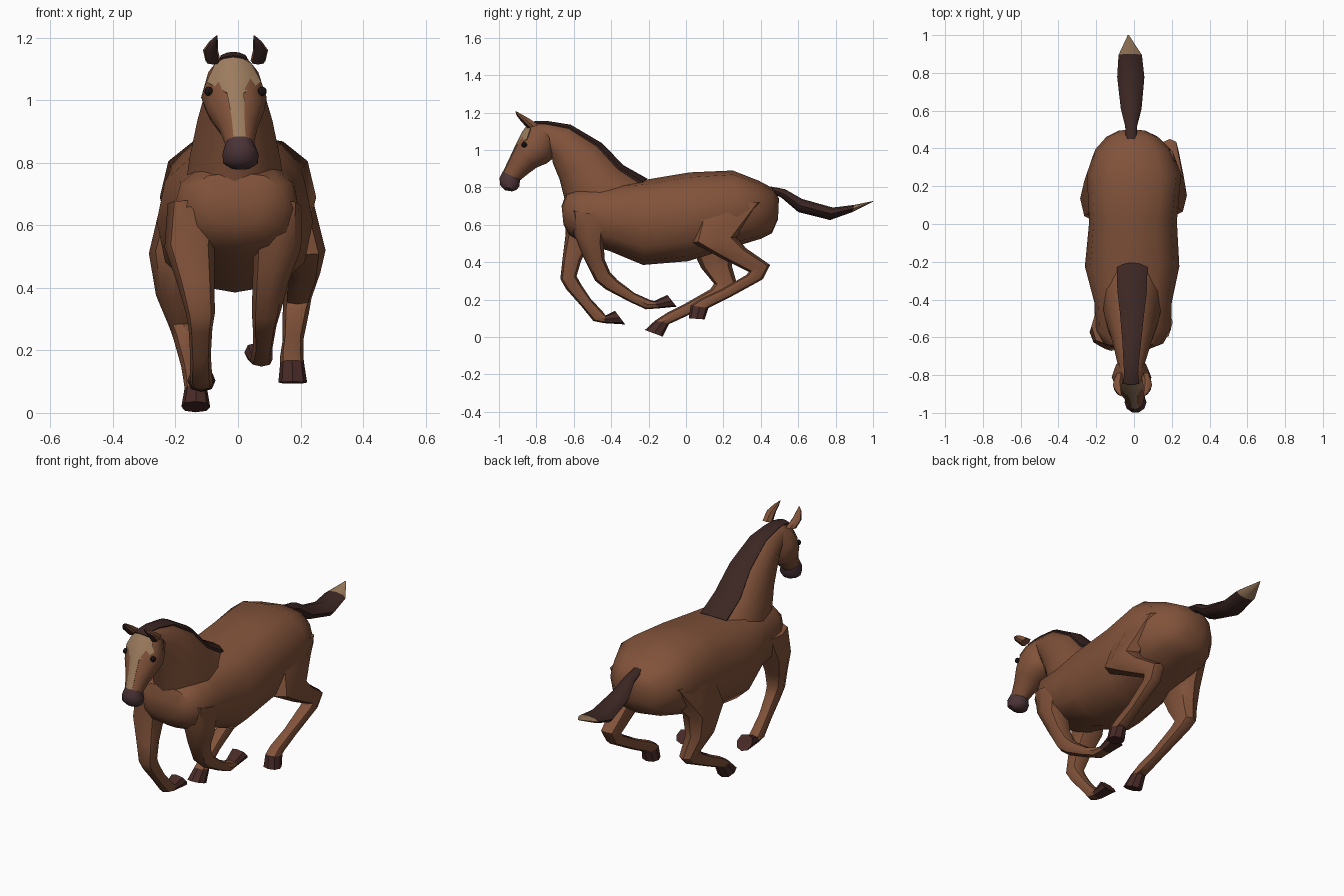
import bpy, bmesh
from math import sin, cos, pi, radians, copysign
from mathutils import Vector


def material(name, rgb):
    m = bpy.data.materials.new(name)
    m.diffuse_color = (*rgb, 1)
    return m


COAT = material("coat", (0.22, 0.085, 0.042))
DARK = material("dark_hair", (0.045, 0.02, 0.017))
HOOF = material("hoof", (0.065, 0.024, 0.02))
NOSE = material("muzzle", (0.07, 0.033, 0.038))
TAN = material("tan", (0.33, 0.2, 0.11))
EYE = material("eye", (0.012, 0.008, 0.008))


# A ring is (y1, z1, y2, z2, half_width, centre_x): two silhouette points and a width
def ring_point(r, t, p=1.0, grow=1.0):
    y1, z1, y2, z2, w, cx = r
    c, s = cos(t), sin(t)
    c, s = copysign(abs(c) ** p, c) * grow, copysign(abs(s) ** p, s) * grow
    return Vector((cx + w * c, (y1 + y2) / 2 + (y1 - y2) / 2 * s, (z1 + z2) / 2 + (z1 - z2) / 2 * s))


def skin(name, loops, mat, angle=45):
    bm = bmesh.new()
    rows = [[bm.verts.new(v) for v in loop] for loop in loops]
    n = len(rows[0])
    for a, b in zip(rows, rows[1:]):
        for j in range(n):
            k = (j + 1) % n
            bm.faces.new((a[j], a[k], b[k], b[j]))
    bm.faces.new(rows[0][::-1])
    bm.faces.new(rows[-1])
    bmesh.ops.recalc_face_normals(bm, faces=bm.faces)
    me = bpy.data.meshes.new(name)
    bm.to_mesh(me)
    bm.free()
    me.materials.append(mat)
    ob = bpy.data.objects.new(name, me)
    bpy.context.collection.objects.link(ob)
    bpy.ops.object.select_all(action='DESELECT')
    ob.select_set(True)
    bpy.context.view_layer.objects.active = ob
    bpy.ops.object.shade_smooth_by_angle(angle=radians(angle))
    return ob


def loft(name, rings, mat=COAT, n=12, p=1.0, angle=45):
    return skin(name, [[ring_point(r, 2 * pi * j / n, p) for j in range(n)] for r in rings], mat, angle)


# Raised strip lying along the first-point side of a loft
def strip(name, rings, spreads, mat, outer=1.05, inner=0.95):
    loops = []
    for r, a in zip(rings, spreads):
        ts = [pi / 2 + radians(a) * k / 2 for k in range(-2, 3)]
        loops.append([ring_point(r, t, 1, outer) for t in ts] + [ring_point(r, t, 1, inner) for t in ts[::-1]])
    return skin(name, loops, mat)


# Torso
loft("torso", [
    (-0.665, 0.70, -0.655, 0.60, 0.09, -0.005),
    (-0.64, 0.77, -0.625, 0.545, 0.16, -0.005),
    (-0.57, 0.80, -0.55, 0.50, 0.20, -0.005),
    (-0.42, 0.82, -0.41, 0.46, 0.205, -0.005),
    (-0.22, 0.84, -0.23, 0.385, 0.25, -0.01),
    (0.02, 0.88, 0.01, 0.405, 0.232, -0.005),
    (0.25, 0.89, 0.285, 0.49, 0.25, 0),
    (0.39, 0.835, 0.40, 0.525, 0.20, -0.005),
    (0.465, 0.795, 0.46, 0.555, 0.135, -0.01),
    (0.497, 0.74, 0.492, 0.63, 0.07, -0.01)], p=0.8)

# Neck and head
neck = [
    (-0.22, 0.835, -0.60, 0.58, 0.16, -0.01),
    (-0.345, 0.91, -0.645, 0.72, 0.145, -0.01),
    (-0.46, 1.03, -0.675, 0.84, 0.12, -0.01),
    (-0.62, 1.127, -0.712, 0.93, 0.092, -0.012),
    (-0.74, 1.148, -0.72, 0.98, 0.075, -0.015)]
head = [
    (-0.80, 1.150, -0.695, 1.03, 0.065, -0.015),
    (-0.845, 1.135, -0.71, 0.955, 0.092, -0.015),
    (-0.877, 1.09, -0.745, 0.928, 0.105, -0.013),
    (-0.91, 1.025, -0.80, 0.905, 0.092, -0.008),
    (-0.945, 0.95, -0.85, 0.868, 0.062, 0),
    (-0.978, 0.882, -0.89, 0.835, 0.046, 0.005)]
loft("neck", neck + head[:1])
loft("head", head)
loft("muzzle", [
    (-0.982, 0.885, -0.885, 0.840, 0.046, 0.006),
    (-1.0, 0.85, -0.888, 0.805, 0.058, 0.008),
    (-0.995, 0.81, -0.905, 0.785, 0.055, 0.008),
    (-0.97, 0.785, -0.93, 0.778, 0.03, 0.008)], NOSE, n=10)
strip("blaze", head[1:], [38, 54, 17, 19, 24], TAN, 1.03, 0.96)
strip("mane", neck + head[:2], [28, 30, 30, 30, 30, 32, 25], DARK, 1.08, 0.92)

# Ears and eyes on both sides
for side, s in (("left", -1), ("right", 1)):
    x = -0.008
    ear = [
        (-0.845, 1.115, -0.785, 1.135, 0.024, x + s * 0.072),
        (-0.882, 1.155, -0.83, 1.165, 0.024, x + s * 0.080),
        (-0.905, 1.185, -0.875, 1.19, 0.014, x + s * 0.070),
        (-0.912, 1.206, -0.909, 1.207, 0.002, x + s * 0.060)]
    loft(side + "_ear", ear, n=6)
    strip(side + "_inner_ear", ear, [50] * 4, DARK, 1.06, 0.9)
    bpy.ops.mesh.primitive_uv_sphere_add(segments=8, ring_count=6, radius=0.015,
                                         location=(x + s * 0.085, -0.865, 1.028))
    bpy.context.object.name = side + "_eye"
    bpy.context.object.data.materials.append(EYE)

# Tail with light tip
tail = [
    (0.45, 0.805, 0.46, 0.77, 0.028, -0.015),
    (0.53, 0.79, 0.51, 0.745, 0.032, -0.015),
    (0.62, 0.738, 0.60, 0.668, 0.055, -0.015),
    (0.785, 0.692, 0.77, 0.625, 0.072, -0.017),
    (0.90, 0.706, 0.89, 0.668, 0.062, -0.02),
    (1.0, 0.727, 1.0, 0.723, 0.003, -0.03)]
loft("tail", tail[:5], DARK, n=8)
loft("tail_tip", tail[4:], TAN, n=8)


# Legs: the last two rings form the hoof
def leg(name, rings):
    loft(name + "_leg", rings[:-1], n=8, p=0.85)
    loft(name + "_hoof", rings[-2:], HOOF, n=8, p=0.85, angle=30)


leg("front_right", [
    (-0.62, 0.68, -0.42, 0.64, 0.085, 0.12),
    (-0.60, 0.55, -0.44, 0.50, 0.077, 0.125),
    (-0.55, 0.43, -0.435, 0.415, 0.058, 0.105),
    (-0.485, 0.30, -0.405, 0.345, 0.046, 0.09),
    (-0.43, 0.255, -0.365, 0.303, 0.038, 0.085),
    (-0.30, 0.187, -0.275, 0.235, 0.031, 0.08),
    (-0.215, 0.148, -0.19, 0.197, 0.036, 0.075),
    (-0.145, 0.153, -0.17, 0.192, 0.035, 0.07),
    (-0.05, 0.162, -0.10, 0.225, 0.045, 0.065)])
leg("front_left", [
    (-0.64, 0.68, -0.44, 0.66, 0.085, -0.14),
    (-0.645, 0.54, -0.50, 0.52, 0.08, -0.155),
    (-0.66, 0.42, -0.56, 0.41, 0.06, -0.135),
    (-0.672, 0.31, -0.585, 0.325, 0.046, -0.12),
    (-0.64, 0.255, -0.563, 0.285, 0.038, -0.12),
    (-0.56, 0.165, -0.51, 0.205, 0.033, -0.12),
    (-0.495, 0.085, -0.445, 0.135, 0.036, -0.118),
    (-0.44, 0.074, -0.43, 0.115, 0.035, -0.117),
    (-0.325, 0.067, -0.38, 0.14, 0.045, -0.117)])
leg("hind_right", [
    (0.07, 0.72, 0.43, 0.72, 0.10, 0.13),
    (0.035, 0.505, 0.27, 0.535, 0.085, 0.195),
    (0.19, 0.42, 0.32, 0.475, 0.058, 0.205),
    (0.335, 0.348, 0.45, 0.385, 0.045, 0.19),
    (0.325, 0.333, 0.41, 0.308, 0.042, 0.185),
    (0.19, 0.255, 0.235, 0.212, 0.033, 0.176),
    (0.08, 0.205, 0.13, 0.16, 0.037, 0.172),
    (0.025, 0.168, 0.12, 0.155, 0.038, 0.173),
    (0.015, 0.10, 0.10, 0.094, 0.046, 0.175)])
leg("hind_left", [
    (0.03, 0.70, 0.42, 0.70, 0.10, -0.14),
    (0.01, 0.52, 0.26, 0.50, 0.085, -0.20),
    (0.08, 0.37, 0.245, 0.38, 0.062, -0.20),
    (0.15, 0.285, 0.278, 0.265, 0.045, -0.175),
    (0.13, 0.255, 0.235, 0.222, 0.042, -0.165),
    (-0.01, 0.175, 0.03, 0.125, 0.032, -0.15),
    (-0.10, 0.13, -0.055, 0.085, 0.035, -0.14),
    (-0.165, 0.088, -0.09, 0.07, 0.036, -0.135),
    (-0.22, 0.037, -0.125, 0.002, 0.046, -0.135)])
